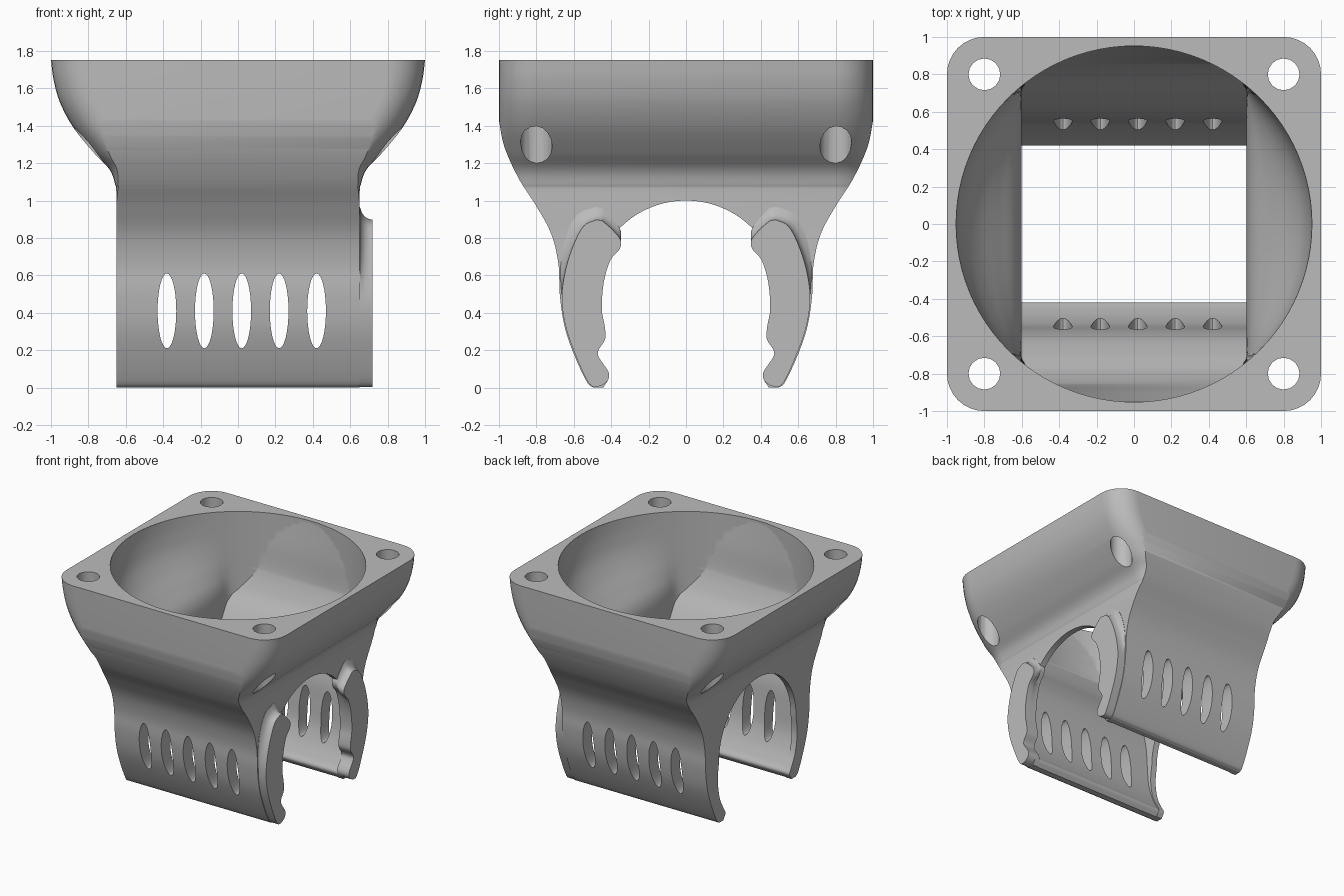
import bpy, bmesh
from math import sin, cos, pi
from mathutils import Vector

cube = bpy.data.objects.get("Cube")
if cube:
    bpy.data.objects.remove(cube, do_unlink=True)

grey = bpy.data.materials.new("plain grey")
grey.use_nodes = True
grey.diffuse_color = (0.5, 0.5, 0.5, 1)
grey.node_tree.nodes["Principled BSDF"].inputs["Base Color"].default_value = (0.5, 0.5, 0.5, 1)

AXES = {"x": lambda u, v, d: (d, u, v),
        "y": lambda u, v, d: (u, d, v),
        "z": lambda u, v, d: (u, v, d)}


def smooth(points, steps=6):
    """Catmull-Rom curve through the points."""
    p = [Vector(q) for q in points]
    p = [2 * p[0] - p[1]] + p + [2 * p[-1] - p[-2]]
    out = []
    for a, b, c, d in zip(p, p[1:], p[2:], p[3:]):
        for i in range(steps):
            t = i / steps
            out.append(0.5 * (2 * b + (c - a) * t + (2 * a - 5 * b + 4 * c - d) * t * t
                              + (3 * b - a - 3 * c + d) * t ** 3))
    return out + [p[-2]]


def mirrored(half):
    """Close a right-hand half outline with its mirror image."""
    return list(half) + [(-u, v) for u, v in reversed(half) if abs(u) > 1e-5]


def ellipse(cu, cv, ru, rv, n=32):
    return [(cu + ru * cos(2 * pi * i / n), cv + rv * sin(2 * pi * i / n)) for i in range(n)]


def loft(name, sections, axis):
    """Closed solid through (outline, distance) sections along one axis."""
    bm = bmesh.new()
    rings = [[bm.verts.new(AXES[axis](u, v, d)) for u, v in outline] for outline, d in sections]
    for low, high in zip(rings, rings[1:]):
        for i in range(len(low)):
            bm.faces.new((low[i - 1], low[i], high[i], high[i - 1]))
    bm.faces.new(rings[0])
    bm.faces.new(rings[-1])
    bmesh.ops.recalc_face_normals(bm, faces=bm.faces)
    mesh = bpy.data.meshes.new(name)
    bm.to_mesh(mesh)
    bm.free()
    mesh.materials.append(grey)
    ob = bpy.data.objects.new(name, mesh)
    bpy.context.collection.objects.link(ob)
    return ob


def prism(name, outline, axis, lo, hi):
    return loft(name, [(outline, lo), (outline, hi)], axis)


def combine(target, tool, operation):
    mod = target.modifiers.new("join", "BOOLEAN")
    mod.operation, mod.object, mod.solver = operation, tool, "EXACT"
    bpy.context.view_layer.objects.active = target
    bpy.ops.object.modifier_apply(modifier=mod.name)
    bpy.data.objects.remove(tool, do_unlink=True)


SIGNS = ((1, 1), (-1, 1), (-1, -1), (1, -1))


def rounded_plate(width):
    """Rounded rectangle of the given half width; the corners move in with it."""
    return [(sx * (width - .2) + .2 * cos(a), sy * .8 + .2 * sin(a))
            for k, (sx, sy) in enumerate(SIGNS)
            for a in [(k + i / 8) * pi / 2 for i in range(9)]]


def squeezed_circle(width):
    """Mouth circle whose left and right caps flatten towards the end walls."""
    radius, wall = .952, .6
    f = (width - wall) / (radius - wall)
    edge = []
    for u, v in ellipse(0, 0, radius, radius, 96):
        extra = max(abs(u) - wall, 0) * f
        edge.append((min(max(u, -wall), wall) + (extra if u > 0 else -extra), v))
    return edge


# Outer shell: rounded square drawn in at both ends, trimmed by the side outline
side = smooth([(1.03, 1.9), (1.02, 1.6), (.995, 1.4), (.965, 1.27), (.89, 1.11), (.8, .97),
               (.72, .82), (.682, .66), (.675, .5), (.65, .33), (.6, .18), (.53, .03), (.495, 0)])
widths = smooth([(1, 1.75), (.985, 1.64), (.95, 1.52), (.88, 1.39), (.775, 1.26), (.69, 1.17),
                 (.658, 1.09), (.65, 1), (.65, .5), (.65, -.1)])
body = loft("fan_duct", [(rounded_plate(w), z) for w, z in widths], "z")
combine(body, prism("side_shape", mirrored(side), "x", -1.2, 1.2), "INTERSECT")

# Air passage: round mouth narrowing to a rectangle between the arms
side_in = smooth([(.98, 1.85), (.945, 1.7), (.895, 1.5), (.86, 1.3), (.79, 1.13), (.69, .98),
                  (.61, .83), (.57, .67), (.556, .5), (.54, .33), (.5, .2), (.45, .1),
                  (.42, .05), (.44, .01), (.475, -.03)])
widths_in = smooth([(.952, 1.8), (.95, 1.73), (.935, 1.62), (.9, 1.5), (.83, 1.38), (.73, 1.26),
                    (.645, 1.16), (.608, 1.07), (.601, .95), (.601, .5), (.601, -.2)])
passage = loft("passage", [(squeezed_circle(w), z) for w, z in widths_in], "z")
combine(passage, prism("passage_side", mirrored(side_in), "x", -1.1, 1.1), "INTERSECT")
combine(body, passage, "DIFFERENCE")

# Arch through both end walls
arch = [(.5 * sin(i * pi / 40), .5 + .5 * cos(i * pi / 40)) for i in range(20)]
arch += smooth([(.5, .5), (.515, .35), (.49, .2), (.442, .1), (.416, .05), (.436, .01), (.468, -.04)])
combine(body, prism("arch", mirrored(arch), "x", -1.3, 1.3), "DIFFERENCE")

# Screw holes and vent slots
for sx, sy in SIGNS:
    combine(body, prism("screw_hole", ellipse(sx * .8, sy * .8, .085, .085, 16), "z", .9, 2),
            "DIFFERENCE")
for i in range(5):
    combine(body, prism("slot", ellipse(-.38 + .2 * i, .41, .05, .2), "y", -1.3, 1.3), "DIFFERENCE")

# Clip plates on the left end, with the upper edge flared into the wall
clip = smooth([(.48, .897), (.55, .86), (.61, .74), (.65, .6), (.664, .46), (.639, .31),
               (.589, .17), (.524, .03), (.48, .004), (.425, .03), (.413, .08), (.465, .16),
               (.468, .2), (.432, .26), (.435, .33), (.45, .42), (.44, .56), (.405, .68),
               (.355, .74), (.35, .79), (.4, .85), (.45, .893)], 4)


def flared(sign, amount):
    edge = []
    for u, v in clip:
        k = amount * max(0, (v - .5) / .4)
        edge.append((sign * (u + k * max(0, (u - .47) / .15)), v + k))
    return edge


for sign in (1, -1):
    sections = [(flared(sign, k), x) for k, x in
                ((.07, .612), (.07, .652), (.035, .663), (.015, .68), (.004, .7), (0, .72))]
    combine(body, loft("clip", sections, "x"), "UNION")

bpy.ops.object.select_all(action="DESELECT")
body.select_set(True)
bpy.context.view_layer.objects.active = body
bpy.ops.object.shade_smooth_by_angle()
